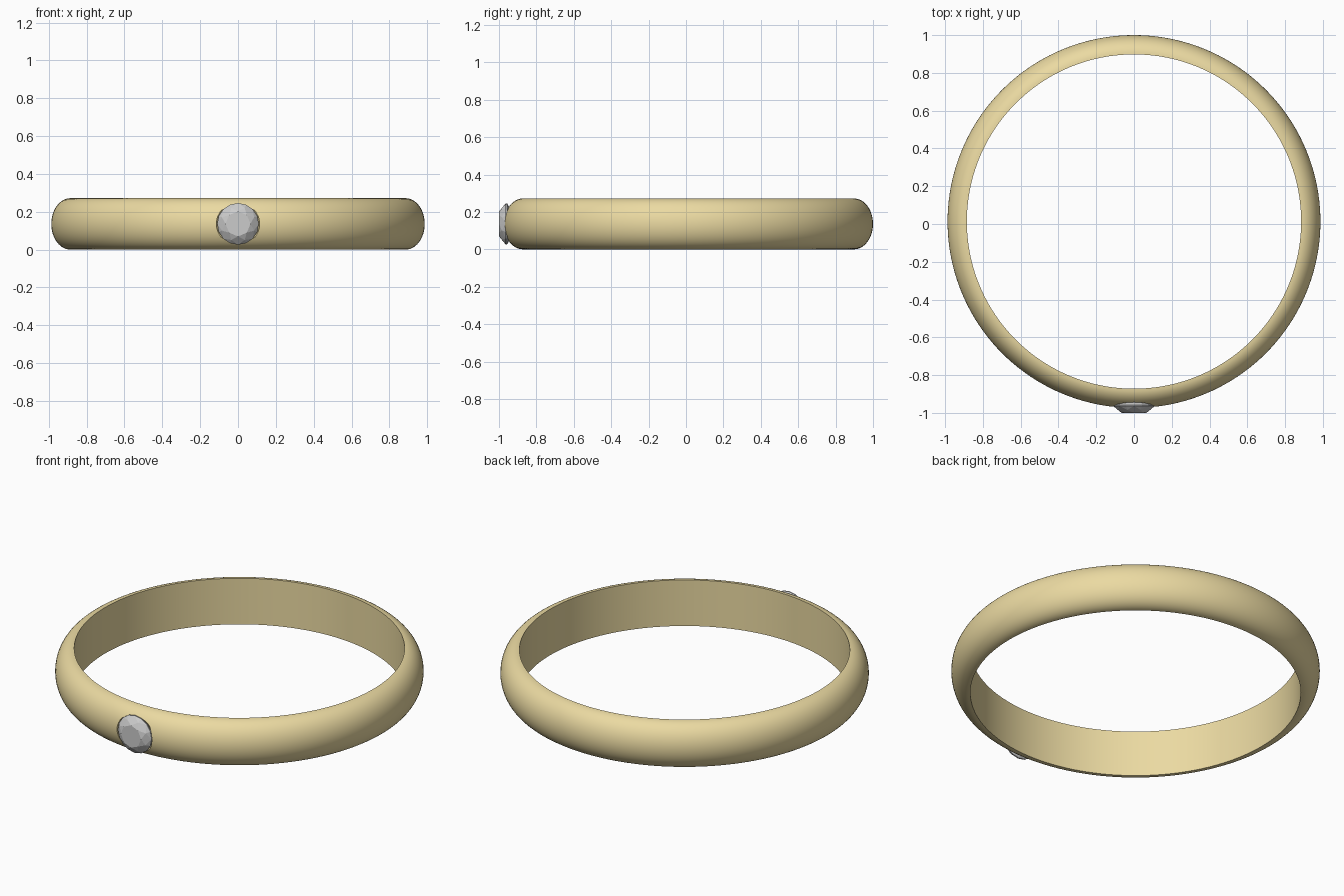
import bpy, bmesh
from math import sin, cos, pi, radians
from mathutils import Vector

if "Cube" in bpy.data.objects:
    bpy.data.objects.remove(bpy.data.objects["Cube"])

CY, CZ = 0.013, 0.136          # ring centre
R_IN, THICK, HALF_H = 0.885, 0.102, 0.136


def make_object(name, bm):
    bmesh.ops.recalc_face_normals(bm, faces=bm.faces)
    mesh = bpy.data.meshes.new(name)
    bm.to_mesh(mesh)
    bm.free()
    obj = bpy.data.objects.new(name, mesh)
    bpy.context.collection.objects.link(obj)
    return obj


def ring_of(bm, radius, y, count, offset=0.0):
    """Circle of vertices facing -y, around the stone's axis."""
    return [bm.verts.new((radius * cos(2 * pi * (i + offset) / count), y,
                          CZ + radius * sin(2 * pi * (i + offset) / count)))
            for i in range(count)]


# band: half-oval section swept round z
bm = bmesh.new()
SEG, PTS = 160, 24
angles = [-pi / 2 + pi * i / PTS for i in range(PTS + 1)]
profile = [(R_IN + THICK * cos(a), CZ + HALF_H * sin(a)) for a in angles]
loops = [[bm.verts.new((r * cos(2 * pi * s / SEG), CY + r * sin(2 * pi * s / SEG), z))
          for r, z in profile] for s in range(SEG)]
for s in range(SEG):
    a, b = loops[s], loops[(s + 1) % SEG]
    for i in range(len(profile)):
        j = (i + 1) % len(profile)
        bm.faces.new((a[i], b[i], b[j], a[j]))
band = make_object("band", bm)

# seat cutter: short tube with a conical floor
bm = bmesh.new()
N = 48
rings = [ring_of(bm, r, y, N) for r, y in ((0.114, -1.1), (0.114, -0.955), (0.02, -0.893))]
for a, b in zip(rings, rings[1:]):
    for i in range(N):
        bm.faces.new((a[i], a[(i + 1) % N], b[(i + 1) % N], b[i]))
bm.faces.new(rings[0])
bm.faces.new(rings[-1])
cutter = make_object("seat_cutter", bm)
cutter.hide_render = True

cut = band.modifiers.new("seat", 'BOOLEAN')
cut.operation, cut.solver, cut.object = 'DIFFERENCE', 'EXACT', cutter
bpy.context.view_layer.objects.active = band
band.select_set(True)
bpy.ops.object.modifier_apply(modifier=cut.name)
bpy.data.objects.remove(cutter)
bpy.ops.object.shade_smooth_by_angle(angle=radians(35))

gold = bpy.data.materials.new("gold")
gold.diffuse_color = (0.83, 0.70, 0.36, 1)
gold.use_nodes = True
gold.node_tree.nodes["Principled BSDF"].inputs["Base Color"].default_value = gold.diffuse_color
band.data.materials.clear()
band.data.materials.append(gold)

# stone: round brilliant cut, table facing -y
bm = bmesh.new()
table = ring_of(bm, 0.066, -1.0, 8)
mid = ring_of(bm, 0.092, -0.984, 8, 0.5)
girdle = ring_of(bm, 0.11, -0.964, 16)
lower = ring_of(bm, 0.11, -0.957, 16)
culet = bm.verts.new((0, -0.89, CZ))
bm.faces.new(table)
for i in range(8):
    n = (i + 1) % 8
    g0, g1, g2 = girdle[2 * i], girdle[2 * i + 1], girdle[2 * n]
    bm.faces.new((table[i], table[n], mid[i]))             # star facet
    bm.faces.new((table[n], mid[i], g2))                   # kite facet halves
    bm.faces.new((table[n], g2, mid[n]))
    bm.faces.new((mid[i], g0, g1))                         # girdle facets
    bm.faces.new((mid[i], g1, g2))
for i in range(16):
    n = (i + 1) % 16
    bm.faces.new((girdle[i], girdle[n], lower[n], lower[i]))
    bm.faces.new((lower[i], lower[n], culet))              # pavilion
stone = make_object("stone", bm)
